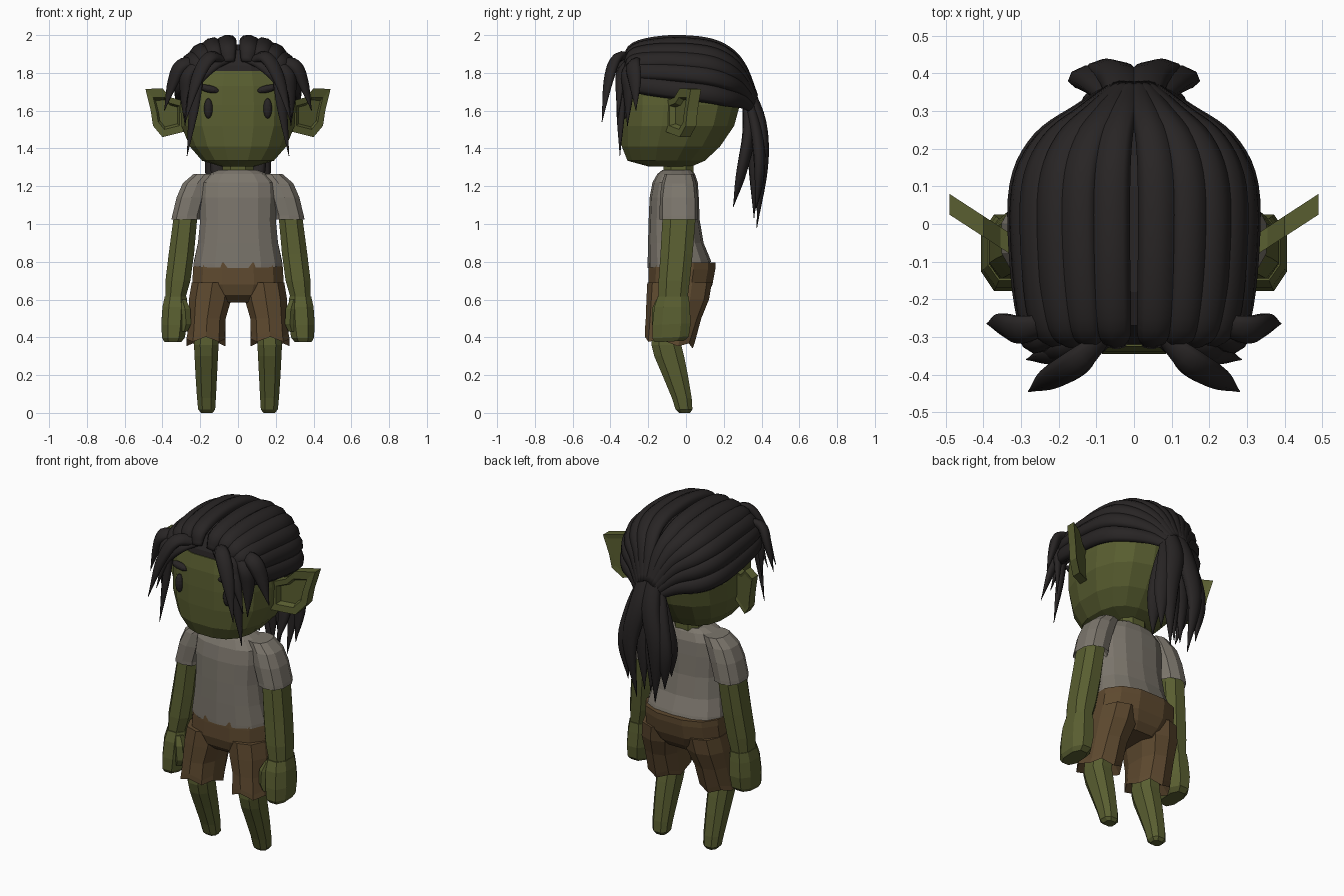
import bpy, bmesh, math
from mathutils import Vector


def material(name, r, g, b):
    m = bpy.data.materials.new(name)
    m.diffuse_color = (r, g, b, 1)
    return m


SKIN = material("green_skin", .10, .112, .03)
CLOTH = material("grey_cloth", .20, .18, .15)
BROWN = material("brown_cloth", .11, .066, .028)
DARK = material("dark_hair", .021, .018, .018)


def build(name, verts, faces, mat, smooth=False, mirror=False):
    """Make a mesh object; mirror=True makes a left and a right copy."""
    for side, tag in ((1, "_left"), (-1, "_right")) if mirror else ((1, ""),):
        me = bpy.data.meshes.new(name + tag)
        me.from_pydata([(v[0] * side, v[1], v[2]) for v in verts], [], faces)
        bm = bmesh.new()
        bm.from_mesh(me)
        bmesh.ops.recalc_face_normals(bm, faces=bm.faces[:])
        for f in bm.faces:
            f.smooth = smooth
        bm.to_mesh(me)
        bm.free()
        me.materials.append(mat)
        bpy.context.collection.objects.link(bpy.data.objects.new(name + tag, me))


def skin_rings(count, n):
    faces = [(i * n + j, i * n + (j + 1) % n, (i + 1) * n + (j + 1) % n, (i + 1) * n + j)
             for i in range(count - 1) for j in range(n)]
    return faces + [tuple(range(n)), tuple(range((count - 1) * n, count * n))]


def loft(name, rings, n, mat, p=.8, slope=0, jag=0, mirror=False):
    """Horizontal rounded rings: (centre x, front y, back y, z, half width)."""
    k = math.cos(math.pi / n) ** p
    verts = []
    for i, (cx, y0, y1, z, rx) in enumerate(rings):
        for j in range(n):
            a = 2 * math.pi * (j + .5) / n
            c, s = math.cos(a), math.sin(a)
            dx = math.copysign(abs(c) ** p, c) / k * rx
            dy = math.copysign(abs(s) ** p, s) / k * (y1 - y0) / 2
            low = i < 3            # hem rings follow the slope and the ragged edge
            dz = (dy * slope + (jag if j % 2 else -jag)) if low else 0
            verts.append((cx + dx, (y0 + y1) / 2 + dy, z + dz))
    build(name, verts, skin_rings(len(rings), n), mat, mirror=mirror)


def spline(pts, steps=5):
    """Catmull-Rom resampling of equal-length tuples."""
    pts = [Vector(p) for p in pts]
    pts = [pts[0] * 2 - pts[1]] + pts + [pts[-1] * 2 - pts[-2]]
    out = []
    for i in range(1, len(pts) - 2):
        a, b, c, d = pts[i - 1:i + 3]
        for s in range(steps):
            t = s / steps
            out.append(.5 * (2 * b + (c - a) * t + (2 * a - 5 * b + 4 * c - d) * t * t
                             + (3 * b - a - 3 * c + d) * t ** 3))
    return out + [pts[-2]]


HEAD = Vector((0, -.02, 1.65))


def strand(name, pts, flat=.6, n=8):
    """Flattened tapering lock: points are (x, y, z, half width)."""
    path = spline(pts)
    pos = [Vector(p[:3]) for p in path]
    verts = []
    for i, p in enumerate(pos):
        t = (pos[min(i + 1, len(pos) - 1)] - pos[max(i - 1, 0)]).normalized()
        out = p - HEAD
        out = (out - t * out.dot(t)).normalized()
        side = t.cross(out)
        w = max(path[i][3], .002)
        for j in range(n):
            a = 2 * math.pi * j / n
            verts.append(p + side * (w * math.cos(a)) + out * (w * flat * math.sin(a)))
    build(name, verts, skin_rings(len(pos), n), DARK, smooth=True, mirror=True)


# Head and neck
loft("head", [(0, -.20, .03, 1.305, .09), (0, -.31, .10, 1.335, .19), (0, -.34, .18, 1.41, .255),
              (0, -.345, .255, 1.52, .30), (0, -.345, .285, 1.63, .305), (0, -.34, .275, 1.73, .295),
              (0, -.325, .25, 1.81, .265)], 16, SKIN)
loft("scalp", [(0, -.325, .27, 1.78, .28), (0, -.315, .24, 1.84, .25),
               (0, -.27, .18, 1.92, .17), (0, -.18, .1, 1.95, .08)], 16, DARK)
loft("neck", [(0, -.12, .04, 1.24, .085), (0, -.12, .04, 1.34, .08)], 8, SKIN)

# Ears: slanted plate with a sunken front face
outline = [(.28, 1.49), (.28, 1.65), (.355, 1.67), (.40, 1.718), (.49, 1.715),
           (.462, 1.60), (.45, 1.52), (.40, 1.46)]
mx, mz = .37, 1.58
ear = []
for scale, depth in ((.82, .05), (1, .055), (1, 0), (.66, .003), (.55, .03)):
    for x, z in outline:
        x, z = mx + (x - mx) * scale, mz + (z - mz) * scale
        ear.append((x, -.105 + (x - .29) * .65 + depth, z))
build("ear", ear, skin_rings(5, 8), SKIN, mirror=True)

# Eyes and brows
for s in (1, -1):
    for name, loc, size, tilt in (("eye", (.157, -.325, 1.612), (.023, .022, .054), 0),
                                  ("brow", (.152, -.327, 1.715), (.055, .022, .02), .22)):
        bpy.ops.mesh.primitive_uv_sphere_add(segments=12, ring_count=8, radius=1,
                                             location=(loc[0] * s, loc[1], loc[2]),
                                             rotation=(0, -tilt * s, 0))
        ob = bpy.context.object
        ob.name, ob.scale = name, size
        ob.data.materials.append(DARK)

# Shirt body and sleeves with turned-in hems
loft("shirt", [(0, -.18, .11, .80, .21), (0, -.20, .13, .783, .235), (0, -.20, .125, .80, .233),
               (0, -.198, .09, .90, .212), (0, -.195, .07, 1.02, .20), (0, -.19, .065, 1.14, .205),
               (0, -.175, .06, 1.22, .20), (0, -.15, .045, 1.265, .155), (0, -.125, .03, 1.285, .105)],
     14, CLOTH, slope=.09)
loft("sleeve", [(.27, -.12, .04, 1.06, .065), (.272, -.135, .06, 1.025, .08), (.27, -.135, .06, 1.045, .078),
                (.245, -.135, .058, 1.14, .08), (.215, -.125, .05, 1.215, .078),
                (.175, -.11, .035, 1.265, .06)], 10, CLOTH, slope=0, mirror=True)

# Arms and fists
loft("arm", [(.335, -.14, 0, .52, .05), (.33, -.145, .01, .62, .055), (.318, -.145, .02, .70, .066),
             (.30, -.135, .035, .84, .067), (.28, -.125, .05, 1.02, .063), (.26, -.11, .04, 1.12, .05)],
     8, SKIN, mirror=True)
loft("fist", [(.345, -.165, -.01, .378, .045), (.342, -.178, .015, .40, .06), (.338, -.178, .025, .47, .068),
              (.333, -.168, .02, .56, .067), (.33, -.15, .015, .615, .058)], 8, SKIN,
     slope=.05, mirror=True)
loft("thumb", [(.285, -.165, -.10, .43, .018), (.275, -.175, -.09, .47, .026),
               (.28, -.175, -.09, .55, .028), (.295, -.155, -.10, .60, .018)], 6, SKIN, mirror=True)

# Shorts: hips and two ragged legs
loft("shorts_hips", [(0, -.14, .08, .585, .15), (0, -.185, .115, .625, .20), (0, -.20, .14, .68, .242),
                     (0, -.198, .155, .76, .238), (0, -.195, .155, .795, .235)], 12, BROWN)
loft("shorts_leg", [(.168, -.18, .0, .43, .08), (.17, -.213, .03, .372, .103), (.168, -.213, .04, .40, .10),
                    (.163, -.207, .075, .50, .098), (.148, -.203, .115, .60, .112),
                    (.135, -.198, .13, .69, .11)], 10, BROWN, slope=-.15, jag=.012, mirror=True)

# Legs
loft("leg", [(.165, -.035, .022, .0, .03), (.166, -.055, .034, .018, .045), (.167, -.075, .03, .08, .05),
             (.168, -.125, .01, .20, .057), (.168, -.168, -.01, .30, .062), (.168, -.183, -.025, .36, .065),
             (.165, -.18, -.02, .45, .06)], 8, SKIN, mirror=True)

# Swept-back hair: (y, half width, top z, middle z, lock width)
sweep = [(-.315, .23, 1.86, 1.75, .032), (-.27, .275, 1.935, 1.73, .05), (-.1, .30, 1.97, 1.70, .053),
         (.1, .30, 1.96, 1.675, .053), (.22, .245, 1.915, 1.65, .047), (.30, .14, 1.83, 1.635, .038),
         (.365, .05, 1.68, 1.60, .028)]
for i in range(6):
    a = math.radians((i + .5) * 16)
    strand("swept_lock", [(w * math.sin(a) ** .8, y, zc + (zt - zc) * math.cos(a) ** .8, r)
                          for y, w, zt, zc, r in sweep])


# Ponytail and fringe locks: four path points and a width
def tapered(name, width, *pts):
    strand(name, [(*p, width * k) for p, k in zip(pts, (.6, 1, .85, .02))])


tapered("ponytail_lock", .058, (.03, .32, 1.75), (.04, .39, 1.54), (.085, .405, 1.30), (.06, .375, .98))
tapered("ponytail_lock", .055, (.04, .32, 1.70), (.09, .375, 1.48), (.13, .39, 1.28), (.12, .37, 1.07))
tapered("ponytail_lock", .055, (.03, .32, 1.66), (.08, .33, 1.47), (.10, .295, 1.28), (.08, .25, 1.09))
tapered("ponytail_lock", .05, (.02, .32, 1.68), (.03, .35, 1.46), (.03, .36, 1.26), (.02, .36, 1.03))
tapered("fringe_lock", .042, (.07, -.29, 1.87), (.15, -.365, 1.88), (.22, -.41, 1.76), (.28, -.445, 1.54))
tapered("fringe_lock", .036, (.12, -.29, 1.86), (.20, -.335, 1.81), (.235, -.345, 1.60), (.27, -.35, 1.36))
tapered("fringe_lock", .045, (.21, -.26, 1.86), (.30, -.28, 1.84), (.345, -.27, 1.75), (.39, -.265, 1.60))
tapered("fringe_lock", .04, (.18, -.28, 1.87), (.265, -.31, 1.80), (.28, -.305, 1.69), (.28, -.31, 1.52))
tapered("fringe_lock", .036, (.05, -.29, 1.87), (.13, -.335, 1.84), (.225, -.35, 1.74), (.285, -.36, 1.56))
